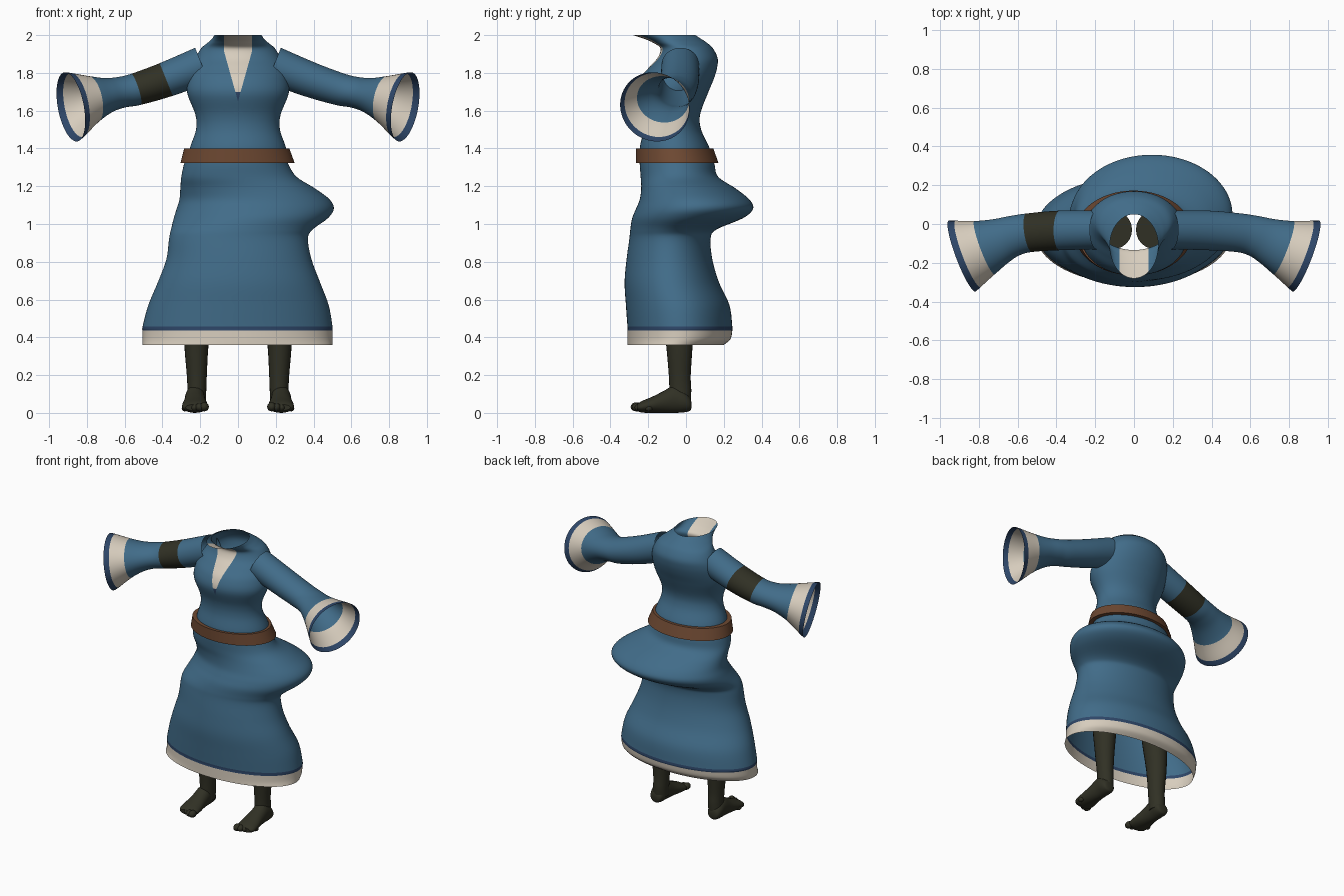
import bpy, bmesh, math
from mathutils import Vector

cube = bpy.data.objects.get("Cube")
if cube:
    bpy.data.objects.remove(cube, do_unlink=True)


def make_material(name, colour):
    material = bpy.data.materials.new(name)
    material.use_nodes = True
    material.diffuse_color = (*colour, 1)
    shader = next(n for n in material.node_tree.nodes if n.type == 'BSDF_PRINCIPLED')
    shader.inputs["Base Color"].default_value = (*colour, 1)
    return material


BLUE, NAVY, CREAM, BROWN, DARK = range(5)
PALETTE = [make_material("robe blue", (.053, .15, .25)),
           make_material("trim navy", (.027, .062, .14)),
           make_material("trim cream", (.68, .61, .51)),
           make_material("belt brown", (.155, .066, .032)),
           make_material("dark skin", (.03, .03, .018))]


def finish(name, bm, rule, recalc=True):
    """Turn a bmesh into a smooth object, colouring each face by the rule."""
    if recalc:
        bmesh.ops.recalc_face_normals(bm, faces=bm.faces[:])
    mesh = bpy.data.meshes.new(name)
    for face in bm.faces:
        face.material_index = rule(face.calc_center_median())
    bm.to_mesh(mesh)
    bm.free()
    for material in PALETTE:
        mesh.materials.append(material)
    obj = bpy.data.objects.new(name, mesh)
    bpy.context.collection.objects.link(obj)
    bpy.ops.object.select_all(action='DESELECT')
    obj.select_set(True)
    bpy.context.view_layer.objects.active = obj
    bpy.ops.object.shade_smooth_by_angle(angle=math.radians(40))
    return obj


def smooth_rows(rows, steps):
    """Catmull-Rom interpolation through rows of numbers."""
    out = []
    last = len(rows) - 1
    for i in range(last):
        a, b, c, d = (rows[min(max(k, 0), last)] for k in (i - 1, i, i + 1, i + 2))
        for s in range(steps):
            t = s / steps
            out.append([q + t / 2 * (r - p + t * (2 * p - 5 * q + 4 * r - w
                                                  + t * (3 * (q - r) + w - p)))
                        for p, q, r, w in zip(a, b, c, d)])
    return out + [list(rows[-1])]


def ellipse(centre, u, v, sides):
    angles = (2 * math.pi * k / sides for k in range(sides))
    return [centre + u * math.cos(a) + v * math.sin(a) for a in angles]


def loft(rings, caps=False, closed=False):
    bm = bmesh.new()
    loops = [[bm.verts.new(p) for p in ring] for ring in rings]
    pairs = list(zip(loops, loops[1:]))
    if closed:
        pairs.append((loops[-1], loops[0]))
    for low, high in pairs:
        for k in range(len(low)):
            n = (k + 1) % len(low)
            bm.faces.new((low[k], low[n], high[n], high[k]))
    if caps:
        bm.faces.new(loops[0][::-1])
        bm.faces.new(loops[-1])
    return bm


def level_rings(rows, sides):
    """Horizontal ellipses from rows of z, min x, max x, min y, max y."""
    return [ellipse(Vector(((x0 + x1) / 2, (y0 + y1) / 2, z)),
                    Vector(((x1 - x0) / 2, 0, 0)), Vector((0, (y1 - y0) / 2, 0)), sides)
            for z, x0, x1, y0, y1 in rows]


# Skirt with the lopsided bustle and trimmed hem
skirt = [(.36, -.505, .5, -.31, .2), (.39, -.505, .5, -.31, .235),
         (.435, -.505, .5, -.31, .245), (.457, -.505, .5, -.31, .245),
         (.57, -.475, .48, -.318, .23), (.69, -.425, .435, -.325, .175),
         (.81, -.38, .39, -.315, .14), (.92, -.365, .37, -.3, .13),
         (.97, -.355, .395, -.295, .16), (1.03, -.34, .475, -.285, .3),
         (1.08, -.325, .507, -.265, .355), (1.13, -.31, .485, -.245, .335),
         (1.19, -.305, .405, -.237, .26), (1.25, -.3, .31, -.24, .17),
         (1.32, -.285, .265, -.245, .15), (1.37, -.265, .25, -.24, .13)]


def hem_colour(c):
    return CREAM if c.z < .435 else NAVY if c.z < .457 else BLUE


finish("skirt", loft(level_rings(smooth_rows(skirt, 5), 96)), hem_colour)

# Bodice with the open collar, given as z, half width, min y, max y
bodice = [(1.33, .26, -.24, .13), (1.4, .255, -.245, .125), (1.5, .222, -.225, .08),
          (1.58, .226, -.23, .075), (1.69, .268, -.265, .115), (1.77, .267, -.245, .148),
          (1.83, .25, -.195, .165), (1.88, .225, -.15, .167), (1.93, .195, -.135, .142),
          (1.96, .16, -.175, .11), (1.98, .138, -.22, .08), (2, .125, -.28, .05)]
bm = loft(level_rings(smooth_rows([(z, -w, w, a, b) for z, w, a, b in bodice], 6), 96))
V_TIP, V_SLOPE, V_HALF = 1.65, .28, .075
cuts = [((0, 0, 1.7), (0, 0, 1))]
for side in (-1, 1):
    cuts += [((0, 0, V_TIP), (side, 0, -V_SLOPE)), ((side * V_HALF, 0, 0), (1, 0, 0))]
for point, normal in cuts:
    bmesh.ops.bisect_plane(bm, geom=bm.verts[:] + bm.edges[:] + bm.faces[:],
                           plane_co=point, plane_no=Vector(normal).normalized())


def neckline_colour(c):
    if c.y < -.08 and abs(c.x) < min(V_SLOPE * (c.z - V_TIP), V_HALF):
        return CREAM if c.z > 1.7 else NAVY
    return BLUE


finish("bodice", bm, neckline_colour)

# Flared belt as a closed band
belt = [(1.4, -.285, .272, -.265, .145), (1.322, -.305, .3, -.265, .172)]
inner = [(z, a + .03, b - .03, c + .03, d - .03) for z, a, b, c, d in reversed(belt)]
finish("belt", loft(level_rings(belt + inner, 96), closed=True), lambda c: BROWN)

# Bell sleeves, given as centre x, y, z, depth radius, height radius
sleeve = [(.19, -.03, 1.84, .1, .1), (.38, -.033, 1.765, .102, .093),
          (.54, -.045, 1.713, .1, .086), (.62, -.062, 1.697, .105, .083),
          (.69, -.09, 1.682, .12, .093), (.77, -.122, 1.66, .147, .125),
          (.855, -.154, 1.63, .183, .172), (.885, -.165, 1.62, .196, .186)]
STEPS = 5
for label, side in (("left", 1), ("right", -1)):
    rings = []
    for x, y, z, depth, height in smooth_rows(sleeve, STEPS):
        t = min(max((x - .4) / .35, 0), 1)
        axis = Vector((1, 0, -.4)).lerp(Vector((1, -.38, -.19)), t).normalized()
        across = axis.cross(Vector((0, 0, 1))).normalized()
        up = across.cross(axis)
        ring = ellipse(Vector((x, y, z)), across * depth, up * height, 48)
        rings.append([Vector((p.x * side, p.y, p.z)) for p in ring])
    bm = loft(rings)
    sleeve_obj = finish(label + "_sleeve", bm, lambda c: BLUE)
    # Trim and arm band follow the rings of the sleeve
    for face in sleeve_obj.data.polygons:
        span = face.index // 48 // STEPS
        if span == 6:
            face.material_index = NAVY
        elif span == 5:
            face.material_index = CREAM
        elif span == 1 and side < 0:
            face.material_index = DARK

# Legs as z, centre x, centre y, half width, half depth
leg = [(.05, .22, -.03, .05, .055), (.12, .218, -.03, .05, .058),
       (.2, .218, -.033, .053, .058), (.36, .22, -.035, .064, .07),
       (.55, .21, -.04, .078, .085), (.8, .17, -.03, .09, .09), (1.1, .11, -.03, .1, .1)]
# Feet as y, half width, bottom, top
foot = [(.028, .02, .025, .06), (.02, .04, .01, .085), (-.01, .052, .003, .12),
        (-.06, .053, 0, .145), (-.12, .057, 0, .115), (-.18, .066, 0, .085),
        (-.235, .068, .002, .062), (-.26, .05, .012, .045)]
FOOT_X = .228
for label, side in (("left", 1), ("right", -1)):
    rings = [ellipse(Vector((x * side, y, z)), Vector((w, 0, 0)), Vector((0, d, 0)), 24)
             for z, x, y, w, d in smooth_rows(leg, 4)]
    finish(label + "_leg", loft(rings, caps=True), lambda c: DARK)
    rings = [ellipse(Vector((FOOT_X * side, y, (low + high) / 2)),
                     Vector((w, 0, 0)), Vector((0, 0, (high - low) / 2)), 24)
             for y, w, low, high in smooth_rows(foot, 4)]
    finish(label + "_foot", loft(rings, caps=True), lambda c: DARK)
    # Toes, big one on the inside
    bm = bmesh.new()
    for k in range(5):
        size = .024 - .002 * k
        made = bmesh.ops.create_uvsphere(bm, u_segments=12, v_segments=8, radius=size)
        place = Vector(((FOOT_X - .05 + .026 * k) * side, -.262 + .004 * k * k, size + .008))
        for v in made["verts"]:
            v.co.y *= 1.3
            v.co += place
    finish(label + "_toes", bm, lambda c: DARK)
